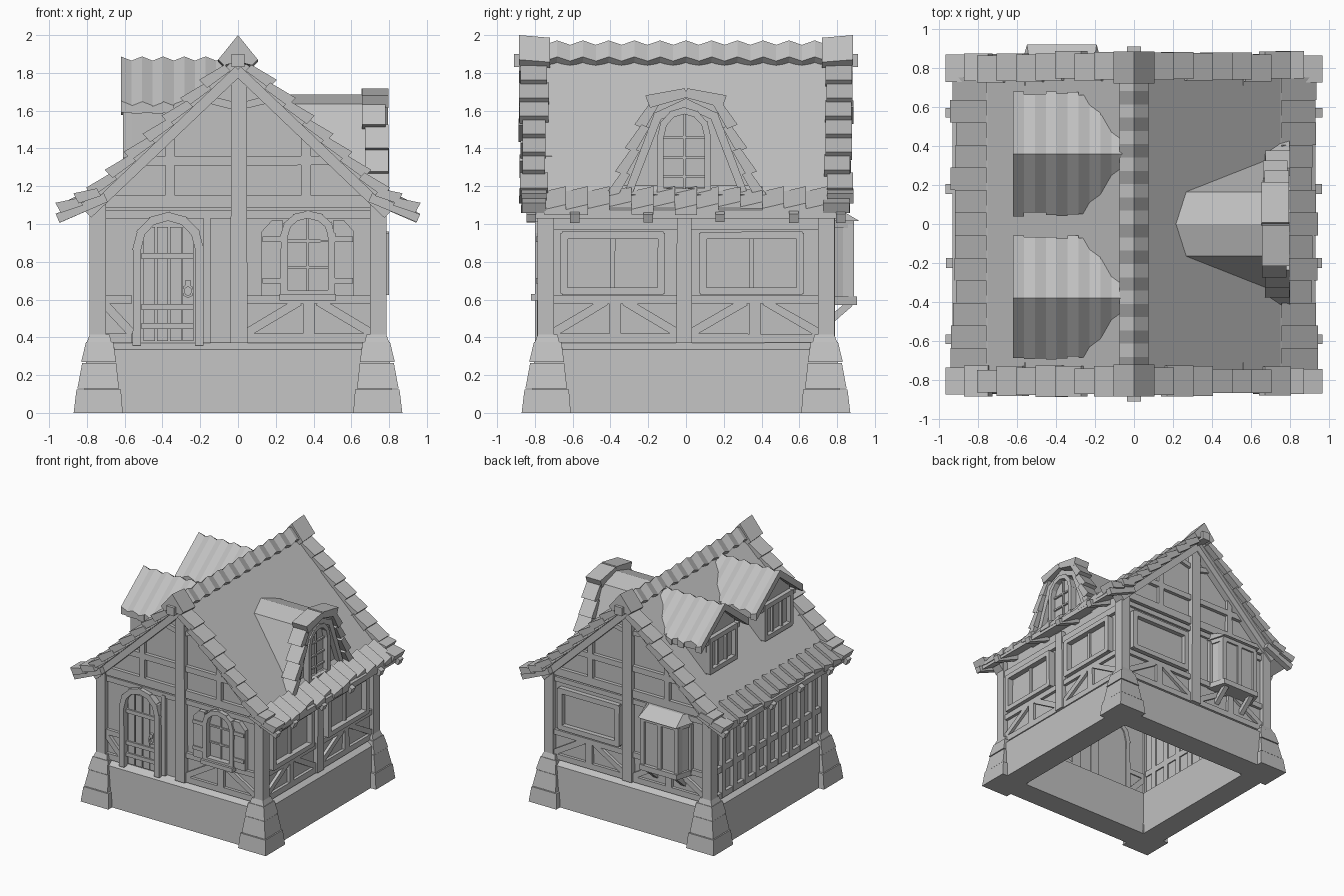
import bpy, bmesh, math, random
from mathutils import Vector as V

if "Cube" in bpy.data.objects:
    bpy.data.objects.remove(bpy.data.objects["Cube"])
random.seed(4)
grey = bpy.data.materials.new("stone grey")
grey.diffuse_color = (0.53, 0.53, 0.53, 1)
grey.use_nodes = True
grey.node_tree.nodes["Principled BSDF"].inputs["Base Color"].default_value = grey.diffuse_color
parts = {}

def loft(name, a, b):
    bm = parts.setdefault(name, bmesh.new())
    A = [bm.verts.new(p) for p in a]
    B = [bm.verts.new(p) for p in b]
    n = len(A)
    fs = [bm.faces.new(A), bm.faces.new(B[::-1])]
    fs += [bm.faces.new((A[i], B[i], B[(i + 1) % n], A[(i + 1) % n])) for i in range(n)]
    bmesh.ops.recalc_face_normals(bm, faces=fs)

def P(ax, u, v, d):
    return (u, d, v) if ax == 'y' else (d, u, v)

def poly(name, ax, pts, d0, d1):
    """extrude a (u, z) outline along the axis ax"""
    loft(name, [P(ax, u, v, d0) for u, v in pts], [P(ax, u, v, d1) for u, v in pts])

def beam(name, ax, a, b, w, d0, d1, ext=0):
    a, b = V(a), V(b)
    t = (b - a).normalized()
    a, b = a - t * ext, b + t * ext
    n = V((-t.y, t.x)) * w / 2
    k = random.uniform(.88, 1.05)
    poly(name, ax, [a - n, b - n * k, b + n * k, a + n], d0, d1)

def rect(name, ax, u0, u1, v0, v1, d0, d1):
    poly(name, ax, [(u0, v0), (u1, v0), (u1, v1), (u0, v1)], d0, d1)

def frame(name, ax, pts, w, d0, d1, closed=True):
    for i in range(len(pts) if closed else len(pts) - 1):
        beam(name, ax, pts[i], pts[(i + 1) % len(pts)], w, d0, d1, w * .3)

def box4(u0, u1, v0, v1):
    return [(u0, v0), (u1, v0), (u1, v1), (u0, v1)]

def arch(c, h, z0, zs, z1, n=6):
    return [(c - h, z0)] + [(c - h * math.cos(math.pi * i / n), zs + (z1 - zs) * math.sin(math.pi * i / n))
                            for i in range(n + 1)] + [(c + h, z0)]

def tiles(name, ax, p, q, n, d0, d1, s, th=.03):
    """overlapping wedge tiles from p down to q, s = outward side"""
    p, q = V(p), V(q)
    t = (q - p).normalized()
    m = V((-t.y, t.x)) * s
    for i in range(n):
        a, b = p.lerp(q, i / n), p.lerp(q, (i + 1) / n) + t * .015
        j = random.uniform(-.012, .012)
        poly(name, ax, [a - m * .03, b - m * .01, b + m * (th + .02), a + m * th * .5], d0 + (j if d0 > 0 else -j), d1 + j)

def roofz(x):
    return 1.89 - .953 * abs(x)

# foundation ring with a sloped top edge
for s in (-1, 1):
    prof = [(.62, 0), (.82, 0), (.80, .335), (.74, .375), (.62, .375)]
    for ax in 'xy':
        def end(k):
            return [P(ax, k * o, z, s * o) for o, z in prof]
        loft("foundation", end(-1), end(1))

# corner stones
for sx in (-1, 1):
    for sy in (-1, 1):
        for z0, z1, i0, o0, i1, o1 in ((0, .125, .61, .87, .62, .855), (.13, .265, .63, .85, .645, .825),
                                       (.27, .375, .645, .83, .66, .805), (.375, .415, .67, .80, .68, .785)):
            ring = lambda i, o, z: [(sx * a, sy * b, z) for a, b in ((i, i), (o, i), (o, o), (i, o))]
            loft("corner_stones", ring(i0, o0, z0), ring(i1, o1, z1))

# walls
for s in (-1, 1):
    poly("gable_wall", 'y', [(-.75, .36), (.75, .36), (.75, 1.14), (0, 1.85), (-.75, 1.14)], s * .72, s * .745)
    rect("side_wall", 'x', -.74, .74, .36, 1.14, s * .72, s * .745)
    for t in (-1, 1):
        x0, x1, y0, y1 = s * .70, s * .785, t * .70, t * .785
        loft("corner_posts", [(x0, y0, .38), (x1, y0, .38), (x1, y1, .38), (x0, y1, .38)],
             [(x0, y0, 1.12), (x1, y0, 1.12), (x1, y1, 1.12), (x0, y1, 1.12)])
    # gable timbers
    N, a, b = "gable_timbers", s * .71, s * .775
    beam(N, 'y', (.005, .37), (.005, 1.86), .09, a, s * .79)
    beam(N, 'y', (-.76, 1.12), (.76, 1.12), .07, a, b)
    beam(N, 'y', (-.56, 1.335), (.56, 1.335), .05, a, b)
    beam(N, 'y', (-.7, 1.05), (.7, 1.05), .045, a, s * .765)
    for t in (-1, 1):
        beam(N, 'y', (t * .36, 1.14), (t * .36, 1.52), .05, a, b)
        beam(N, 'y', (0, 1.82), (t * .80, roofz(.80) - .07), .07, a, s * .80)
        beam(N, 'y', (t * .16, 1.66), (0, 1.62), .04, a, s * .77)

# lower framing: rails and slanted braces
def braces(name, ax, u0, u1, d0, d1, mid=True):
    c = (u0 + u1) / 2
    beam(name, ax, (u0, .60), (u1, .60), .045, d0, d1)
    beam(name, ax, (u0, .395), (u1, .395), .05, d0, d1)
    if mid:
        beam(name, ax, (c, .40), (c, .60), .06, d0, d1)
        beam(name, ax, (u0, .42), (c - .05, .59), .045, d0, d1)
        beam(name, ax, (u1, .42), (c + .05, .59), .045, d0, d1)
    else:
        beam(name, ax, (u0, .58), (u1, .42), .045, d0, d1)

braces("front_braces", 'y', .04, .71, -.71, -.77)
braces("front_braces", 'y', -.71, -.56, -.71, -.77, False)
braces("back_braces", 'y', .04, .71, .71, .77)
braces("back_braces", 'y', -.71, -.04, .71, .77)
for u0, u1 in ((-.71, -.04), (.02, .71)):
    braces("right_braces", 'x', u0, u1, .71, .77)
beam("right_timbers", 'x', (-.01, .37), (-.01, 1.08), .085, .71, .785)
beam("right_timbers", 'x', (-.74, 1.0), (.74, 1.0), .06, .71, .775)

# right side windows with deep frames
for u0, u1 in ((-.645, -.13), (.09, .605)):
    rect("right_window_panes", 'x', u0, u1, .65, .94, .74, .752)
    frame("right_window_frames", 'x', box4(u0, u1, .645, .94), .04, .72, .80)
    beam("right_window_frames", 'x', ((u0 + u1) / 2, .65), ((u0 + u1) / 2, .94), .025, .74, .77)

# left side: close-set studs and rails
for z, w in ((.395, .05), (.62, .05), (1.03, .06)):
    beam("left_timbers", 'x', (-.74, z), (.74, z), w, -.71, -.775)
for i in range(9):
    y = -.60 + i * .15
    beam("left_timbers", 'x', (y, .38), (y, 1.05), .05, -.71, -.78)

# door
door = arch(-.37, .165, .37, .87, 1.04)
poly("door", 'y', door, -.72, -.75)
frame("door_frame", 'y', door, .045, -.71, -.80, False)
for x in (-.47, -.40, -.33, -.265):
    rect("door_planks", 'y', x - .03, x + .03, .38, .985, -.74, -.762)
for z in (.83, .56, .46):
    rect("door_straps", 'y', -.51, -.235, z - .016, z + .016, -.75, -.775)
ring = [(-.265 + .025 * math.cos(t * math.pi / 4), .645 + .03 * math.sin(t * math.pi / 4)) for t in range(8)]
frame("door_ring", 'y', ring, .012, -.765, -.785)
rect("door_ring", 'y', -.28, -.25, .67, .70, -.76, -.79)
beam("door_post", 'y', (-.165, .37), (-.165, 1.05), .04, -.71, -.77)

# front window with shutters
win = arch(.37, .125, .63, .94, 1.05)
poly("front_window_pane", 'y', win, -.74, -.75)
frame("front_window_frame", 'y', win, .04, -.72, -.80)
for a, b in (((.37, .63), (.37, 1.04)), ((.25, .77), (.49, .77)), ((.25, .91), (.49, .91))):
    beam("front_window_bars", 'y', a, b, .014, -.74, -.762)
rect("front_window_sill", 'y', .22, .52, .595, .63, -.72, -.82)
for c, h in ((.18, -1), (.56, 1)):
    poly("shutters", 'y', [(c - .055, .62), (c + .055, .62), (c + .055, .99 - .03 * h), (c, 1.02), (c - .055, .99 + .03 * h)], -.74, -.785)
    for z in (.70, .92):
        rect("shutters", 'y', c - .05, c + .05, z - .015, z + .015, -.78, -.795)

# back: framed panel on one half, bay window on the other
frame("back_panel_frame", 'y', box4(.10, .64, .66, .97), .045, .72, .785)
bay = lambda k, z, y=.89: [(-.37 + k * u, v, z) for u, v in ((-.22, .73), (-.17, y), (.17, y), (.22, .73))]
loft("bay_body", bay(.95, .58, .875), bay(.95, 1.0, .875))
loft("bay_sill", bay(1.03, .57, .905), bay(1.03, .615, .905))
loft("bay_head", bay(1, .98, .89), bay(1, 1.02, .89))
loft("bay_roof", bay(1.05, 1.015, .92), bay(.95, 1.085, .80))
for x in (-.53, -.37, -.21):
    rect("bay_posts", 'y', x - .02, x + .02, .60, 1.0, .83, .89)
for x0, x1 in ((-.59, -.55), (-.19, -.15)):
    rect("bay_posts", 'y', x0, x1, .60, 1.0, .73, .775)
for x in (-.50, -.24):
    beam("bay_brackets", 'x', (.74, .47), (.87, .58), .04, x - .02, x + .02)

# roof slab with flared eaves
top = [(-.93, 1.075), (-.75, roofz(.75)), (0, 1.89), (.75, roofz(.75)), (.93, 1.075)]
for i in range(4):
    a, b = top[i], top[i + 1]
    poly("roof", 'y', [a, b, (b[0], b[1] - .045), (a[0], a[1] - .045)], -.83, .83)

# gable edge tiles, eave tiles and rafter ends
for sx in (-1, 1):
    for sy in (-1, 1):
        tiles("gable_edge_tiles", 'y', (sx * .06, roofz(.06)), (sx * .76, roofz(.76)), 7, sy * .735, sy * .875, sx)
        tiles("gable_edge_tiles", 'y', (sx * .74, roofz(.75)), (sx * .93, 1.075), 2, sy * .735, sy * .875, sx)
    for i in range(13):
        y0, y1 = -.75 + i * 1.5 / 13, -.75 + (i + 1) * 1.5 / 13
        j = random.uniform(-.015, .02)
        rg = lambda x, z: [(sx * x, y0, z - .02), (sx * x, y1, z - .02), (sx * x, y1, z + .035), (sx * x, y0, z + .008)]
        loft("eave_tiles", rg(.755, 1.165), rg(.925 + j, 1.078 - j / 2))
    for y in (-.59, -.2, .18, .57, -.82, .82):
        beam("rafter_ends", 'y', (sx * .70, 1.14), (sx * .955, 1.03), .05, y - .025, y + .025)

# ridge caps
def cap(y0, y1, k0, k1, w, z0, z1):
    pr = lambda k, y: [(0, y, z1 * k), (w, y, z0 * k), (w - .03, y, z0 * k - .03), (0, y, 1.86), (.03 - w, y, z0 * k - .03), (-w, y, z0 * k)]
    loft("ridge_caps", pr(k0, y0), pr(k1, y1))
for i in range(11):
    y = -.75 + i * 1.5 / 11
    cap(y, y + .068, .988, 1, .075, 1.885, 1.972)
    cap(y + .068, y + 1.5 / 11, 1, .988, .075, 1.885, 1.972)
for s in (-1, 1):
    cap(s * .72, s * .885, .993, 1, .105, 1.87, 2.0)
rect("ridge_beam", 'y', -.035, .035, 1.83, 1.90, -.91, .91)

# right dormer with arched tile hood
hood = [(-.37, 1.14), (-.165, 1.635), (0, 1.685), (.165, 1.635), (.37, 1.14)]
loft("right_dormer", [(.72, u, z) for u, z in hood], [((1.89 - z) / .953 - .04, u, z) for u, z in hood])
for s in (-1, 1):
    tiles("right_dormer_tiles", 'x', (s * .17, 1.645), (s * .375, 1.15), 4, .665, .79, s)
    tiles("right_dormer_tiles", 'x', (0, 1.70), (s * .18, 1.63), 1, .655, .795, s, .04)
    frame("right_dormer_trim", 'x', [(0, 1.64), (s * .15, 1.57), (s * .31, 1.15)], .045, .70, .765, False)
rect("right_dormer_sill", 'x', -.38, .36, 1.12, 1.155, .70, .80)
win = arch(-.01, .125, 1.17, 1.46, 1.60)
poly("right_dormer_pane", 'x', win, .71, .73)
frame("right_dormer_frame", 'x', win, .035, .71, .775)
for a, b in (((-.01, 1.17), (-.01, 1.59)), ((-.13, 1.25), (.11, 1.25)), ((-.13, 1.35), (.11, 1.35)), ((-.13, 1.46), (.11, 1.46))):
    beam("right_dormer_bars", 'x', a, b, .014, .72, .745)

# two left dormers with wavy tiled gables
for yc in (.36, -.38):
    poly("left_dormer_body", 'y', [(-.575, 1.32), (-.575, 1.68), (-.20, 1.68)], yc - .19, yc + .19)
    poly("left_dormer_body", 'x', [(yc - .19, 1.67), (yc + .19, 1.67), (yc, 1.83)], -.575, -.10)
    frame("left_dormer_frame", 'x', box4(yc - .17, yc + .17, 1.365, 1.63), .04, -.56, -.61)
    for u in (-.06, .06):
        beam("left_dormer_frame", 'x', (yc + u, 1.37), (yc + u, 1.63), .02, -.57, -.595)
    for s in (-1, 1):
        rect("left_dormer_beams", 'x', yc + s * .21 - .02, yc + s * .21 + .02, 1.60, 1.64, -.60, -.35)
        for i in range(10):
            x0, x1 = -.62 + i * .056, -.62 + (i + 1) * .056
            w = max(.05, min(.31, (1.87 - roofz((x0 + x1) / 2)) / .8 + .06)) + random.uniform(-.012, .012)
            h0, h1 = (.0, .022) if i % 2 else (.022, .0)
            rg = lambda y, z: [(x0, y, z - .04), (x1, y, z - .04), (x1, y, z + h1), (x0, y, z + h0)]
            loft("left_dormer_roof", rg(yc, 1.865), rg(yc + s * w, 1.865 - .77 * w))

# make the objects
for name, bm in parts.items():
    me = bpy.data.meshes.new(name)
    bm.to_mesh(me)
    bm.free()
    me.materials.append(grey)
    bpy.context.collection.objects.link(bpy.data.objects.new(name, me))
